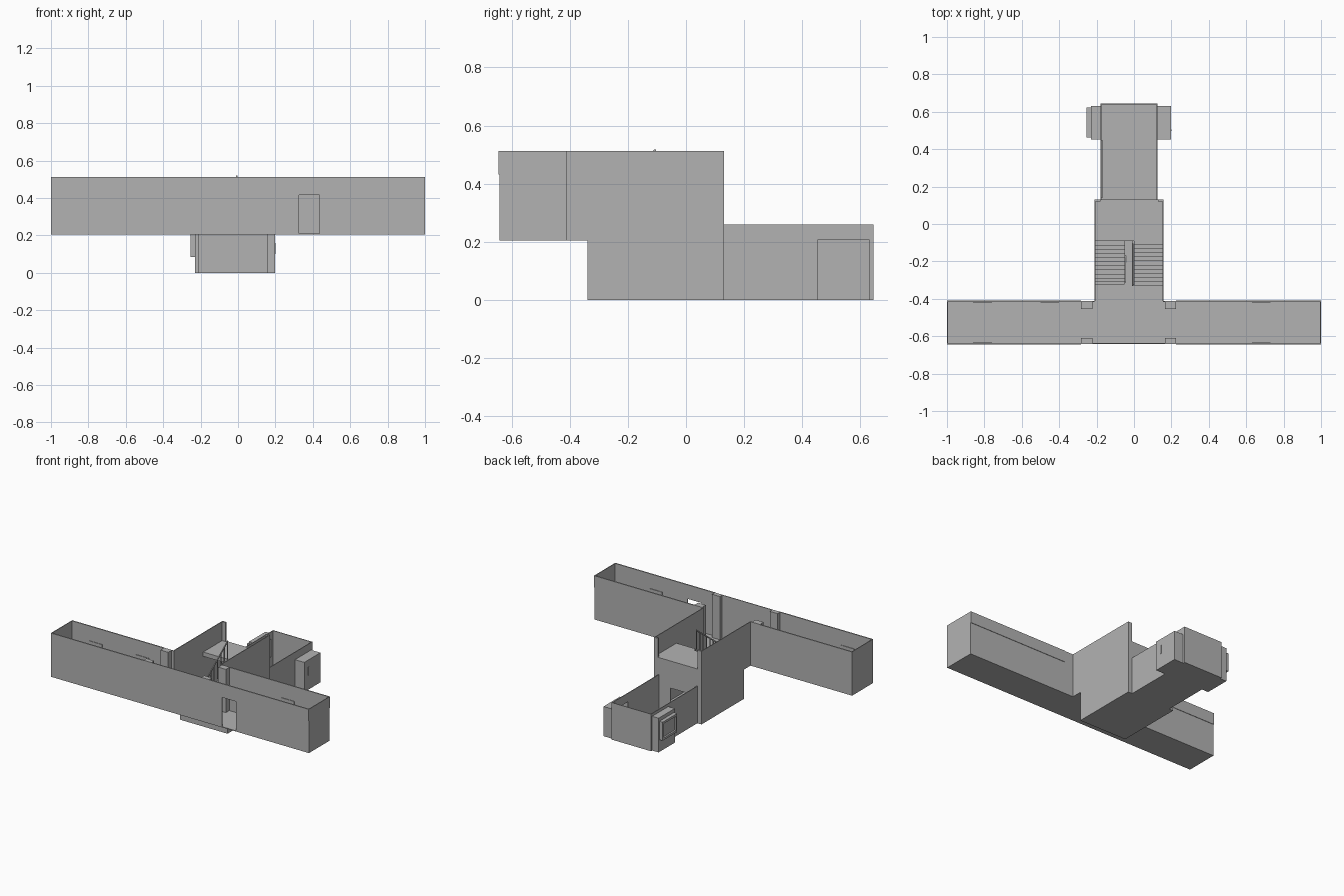
import bpy, bmesh

if "Cube" in bpy.data.objects:
    bpy.data.objects.remove(bpy.data.objects["Cube"])

mat = bpy.data.materials.new("plain grey")
mat.diffuse_color = (0.45, 0.45, 0.45, 1)
mat.use_nodes = True
mat.node_tree.nodes["Principled BSDF"].inputs["Base Color"].default_value = mat.diffuse_color
T = 0.005                       # wall thickness


def finish(name, bm):
    bmesh.ops.recalc_face_normals(bm, faces=bm.faces)
    me = bpy.data.meshes.new(name)
    bm.to_mesh(me)
    bm.free()
    me.materials.append(mat)
    ob = bpy.data.objects.new(name, me)
    bpy.context.collection.objects.link(ob)
    return ob


def part(name, *boxes):
    """One object from boxes given as (x0, x1, y0, y1, z0, z1)."""
    bm = bmesh.new()
    for x0, x1, y0, y1, z0, z1 in boxes:
        vs = bmesh.ops.create_cube(bm, size=1)["verts"]
        for v in vs:
            v.co = (x1 if v.co.x > 0 else x0, y1 if v.co.y > 0 else y0,
                    z1 if v.co.z > 0 else z0)
    return finish(name, bm)


def prism(name, pts, x0, x1):
    """Extrude a (y, z) profile along x."""
    bm = bmesh.new()
    f = bm.faces.new([bm.verts.new((x0, y, z)) for y, z in pts])
    g = bmesh.ops.extrude_face_region(bm, geom=[f])["geom"]
    bmesh.ops.translate(bm, vec=(x1 - x0, 0, 0),
                        verts=[v for v in g if isinstance(v, bmesh.types.BMVert)])
    return finish(name, bm)


def wall(name, axis, a0, a1, p, z0, z1, hole=None):
    """Wall along x or y, inner thickness from p to p+T, optional opening (h0, h1, low, high)."""
    spans = [(a0, a1, z0, z1)]
    if hole:
        h0, h1, lo, hi = hole
        spans = [(a0, h0, z0, z1), (h1, a1, z0, z1), (h0, h1, hi, z1)]
        if lo > z0:
            spans.append((h0, h1, z0, lo))
    if axis == "x":
        part(name, *[(s, e, p, p + T, b, t) for s, e, b, t in spans])
    else:
        part(name, *[(p, p + T, s, e, b, t) for s, e, b, t in spans])


UP, TOP = 0.21, 0.513           # upper floor level, wall top

# upper corridor
part("corridor_floor", (-1, 1, -0.642, -0.412, UP - T, UP))
wall("corridor_front_wall", "x", -1, 1, -0.642, UP - T, TOP, (0.325, 0.435, UP, 0.415))
wall("corridor_back_wall_left", "x", -1, -0.21, -0.417, UP - T, TOP)
wall("corridor_back_wall_right", "x", 0.155, 1, -0.417, UP - T, TOP)
wall("corridor_end_left", "y", -0.64, -0.413, -1, UP - T, TOP)
wall("corridor_end_right", "y", -0.64, -0.413, 1 - T, UP - T, TOP)

# thin raised bands along the top of the wings
for tag, x0, x1 in (("left", -1, -0.283), ("right", 0.225, 1)):
    part("wall_band_" + tag, (x0, x1, -0.645, -0.642, 0.432, TOP),
         (x0, x1, -0.412, -0.409, 0.432, TOP))

# corridor pillars beside the stairwell
for tag, x0 in (("left", -0.283), ("right", 0.165)):
    part("pillars_" + tag, (x0, x0 + 0.06, -0.64, -0.61, UP, TOP),
         (x0, x0 + 0.06, -0.455, -0.412, UP, TOP))

# closed corridor doors with thin head trims
for i, (x0, y) in enumerate(((-0.86, -0.637), (0.63, -0.637), (-0.86, -0.421), (-0.5, -0.421),
                             (0.63, -0.421))):
    part(f"corridor_door_{i}", (x0, x0 + 0.1, y, y + 0.004, UP, 0.41))

# stairwell shell
part("stairwell_floor", (-0.21, 0.155, -0.34, 0.13, 0, T))
wall("stairwell_front_wall", "x", -0.21, 0.155, -0.34, 0, UP)
for tag, x in (("left", -0.212), ("right", 0.152)):
    part("stairwell_wall_" + tag, (x, x + T, -0.34, 0.13, 0, TOP),
         (x, x + T, -0.412, -0.34, UP - T, TOP))
part("stairwell_corridor_floor", (-0.21, 0.155, -0.412, -0.32, UP - T, UP))
wall("stairwell_back_wall", "x", -0.21, 0.155, 0.125, 0, 0.38, (-0.13, 0.03, 0, 0.19))
part("stairwell_corner_posts", (-0.212, -0.18, 0.12, 0.131, 0, TOP),
     (0.127, 0.157, 0.12, 0.131, 0, TOP))


# stair flights as stepped profiles
def flight(name, x0, x1, y0, z0, dy, dz, n):
    top, under = [], []
    for i in range(n):
        top += [(y0 + i * dy, z0 + (i + 1) * dz), (y0 + (i + 1) * dy, z0 + (i + 1) * dz)]
    under = [(y0 + n * dy, z0 + (n - 1) * dz), (y0, z0)]
    prism(name, top + under, x0, x1)


N = 11
LAND = 0.38
flight("lower_flight", -0.205, -0.05, -0.07, 0.004, -0.24 / N, (UP - 0.005) / N, N)
flight("upper_flight", 0.0, 0.152, -0.33, UP, 0.24 / N, (LAND - UP) / N, N)
part("upper_landing", (-0.21, 0.155, -0.09, 0.13, LAND - 0.03, LAND))


# sloping railings: handrail plus posts
def railing(name, x, y0, z0, y1, z1, h):
    w = 0.006
    prism(name + "_handrail", [(y0, z0 + h - 0.01), (y0, z0 + h), (y1, z1 + h), (y1, z1 + h - 0.01)],
          x, x + w)
    posts = []
    for i in range(7):
        t = i / 6
        y, z = y0 + (y1 - y0) * t, z0 + (z1 - z0) * t
        posts.append((x, x + w, y - 0.002, y + 0.002, z, z + h - 0.005))
    part(name + "_posts", *posts)


railing("upper_rail", -0.01, -0.33, UP, -0.105, LAND, 0.14)
railing("lower_rail", -0.05, -0.31, UP, -0.075, 0.01, 0.12)
part("stair_divider", (-0.05, -0.008, -0.33, -0.07, UP - 0.03, UP))

# lower room
RT = 0.26
part("room_floor", (-0.18, 0.125, 0.13, 0.645, 0, T))
wall("room_back_wall", "x", -0.18, 0.125, 0.64, 0, RT)
wall("room_left_wall", "y", 0.13, 0.645, -0.18, 0, RT, (0.47, 0.615, 0.085, 0.21))
wall("room_right_wall", "y", 0.13, 0.645, 0.12, 0, RT, (0.47, 0.615, T, 0.2))
part("room_wall_rail", (-0.175, -0.168, 0.14, 0.45, 0.1, 0.2))


# side alcoves, open towards the room
def alcove(name, xi, xo, top):
    x0, x1 = min(xi, xo), max(xi, xo)
    part(name, (x0, x1, 0.453, 0.458, 0, top), (x0, x1, 0.627, 0.632, 0, top),
         (x0, x1, 0.453, 0.632, 0, T), (x0, x1, 0.453, 0.632, top - T, top))


alcove("left_alcove", -0.18, -0.23, 0.24)
alcove("right_alcove", 0.122, 0.197, 0.208)
part("right_alcove_door", (0.192, 0.197, 0.455, 0.63, 0, 0.208))
part("right_door_handle", (0.197, 0.2, 0.496, 0.504, 0.1, 0.16))
wall("left_alcove_wall", "y", 0.453, 0.632, -0.23, 0, 0.24, (0.475, 0.61, 0.1, 0.2))

# window box on the left alcove
part("window_box", (-0.255, -0.23, 0.462, 0.475, 0.085, 0.215), (-0.255, -0.23, 0.61, 0.623, 0.085, 0.215),
     (-0.255, -0.23, 0.475, 0.61, 0.085, 0.1), (-0.255, -0.23, 0.475, 0.61, 0.2, 0.215))
part("window_pane", (-0.243, -0.239, 0.475, 0.61, 0.1, 0.2))
